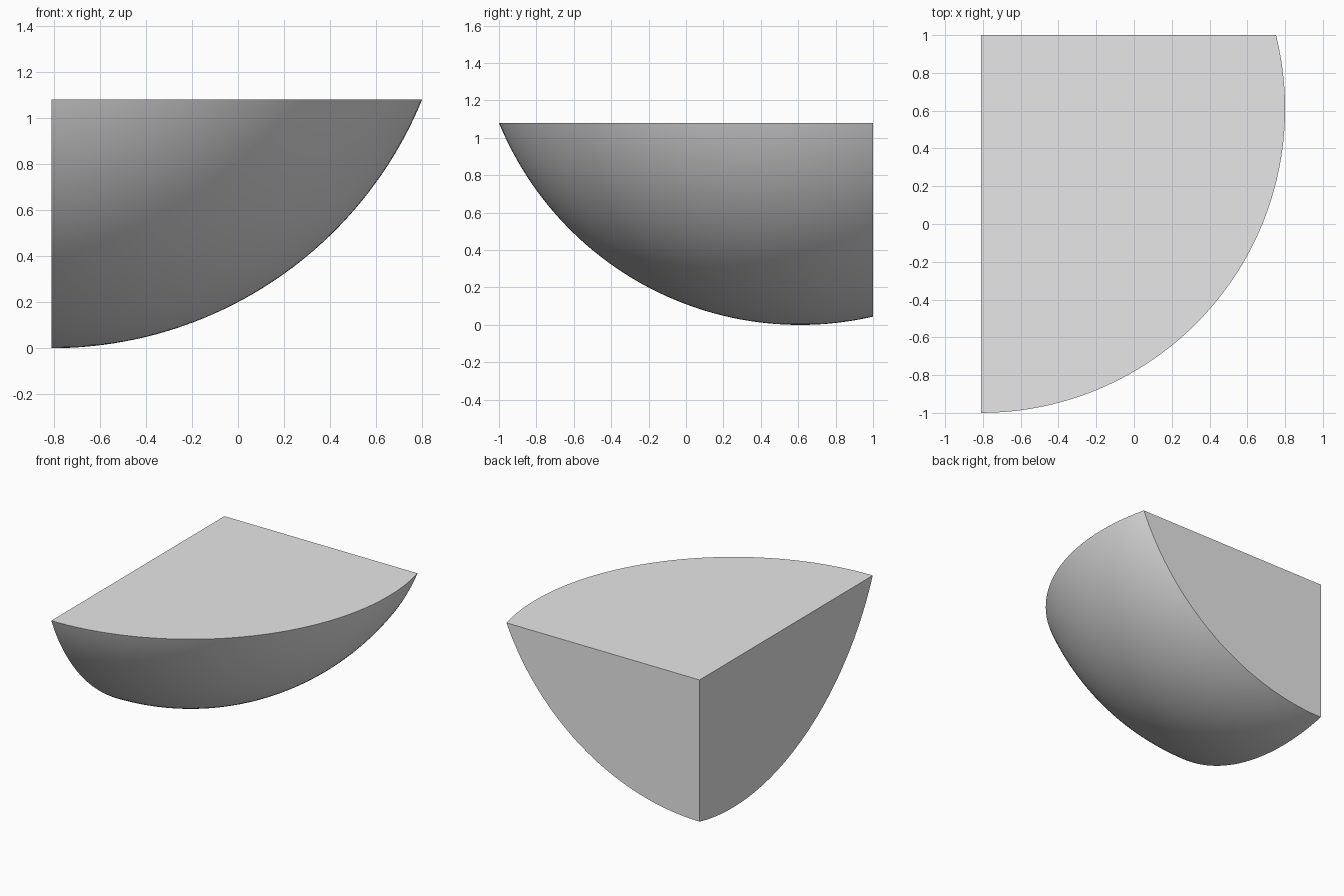
import bpy
import bmesh
import math
from mathutils import Matrix, Vector

cube = bpy.data.objects.get("Cube")
if cube:
    bpy.data.objects.remove(cube, do_unlink=True)

# Plain grey material
COLOUR = (0.8, 0.8, 0.8, 1.0)
grey = bpy.data.materials.new("plain grey")
grey.use_nodes = True
grey.diffuse_color = COLOUR
grey.node_tree.nodes["Principled BSDF"].inputs["Base Color"].default_value = COLOUR

# Full sphere resting on the ground
RADIUS = 1.74
CENTRE = Vector((-0.81, 0.61, RADIUS))
bm = bmesh.new()
bmesh.ops.create_uvsphere(bm, u_segments=160, v_segments=120, radius=RADIUS,
                          matrix=Matrix.Translation(CENTRE))
for face in bm.faces:
    face.smooth = True


def slice_flat(point, outward):
    """Cut away everything beyond a plane and close the opening with one flat face."""
    bmesh.ops.bisect_plane(bm, geom=bm.verts[:] + bm.edges[:] + bm.faces[:],
                           dist=1e-5, plane_co=point, plane_no=outward,
                           clear_outer=True)
    rim = [edge for edge in bm.edges if edge.is_boundary]
    bmesh.ops.contextual_create(bm, geom=rim)


# Flat top, flat right side and flat back
slice_flat((0, 0, 1.08), (0, 0, 1))
slice_flat((-0.81, 0, 0), (-1, 0, 0))
slice_flat((0, 1, 0), (0, 1, 0))
bmesh.ops.recalc_face_normals(bm, faces=bm.faces[:])

mesh = bpy.data.meshes.new("sphere_wedge")
bm.to_mesh(mesh)
bm.free()
mesh.materials.append(grey)
wedge = bpy.data.objects.new("sphere_wedge", mesh)
bpy.context.collection.objects.link(wedge)

# Smooth bowl with crisp edges at the flat cuts
bpy.ops.object.select_all(action="DESELECT")
wedge.select_set(True)
bpy.context.view_layer.objects.active = wedge
bpy.ops.object.shade_smooth_by_angle(angle=math.radians(20))
